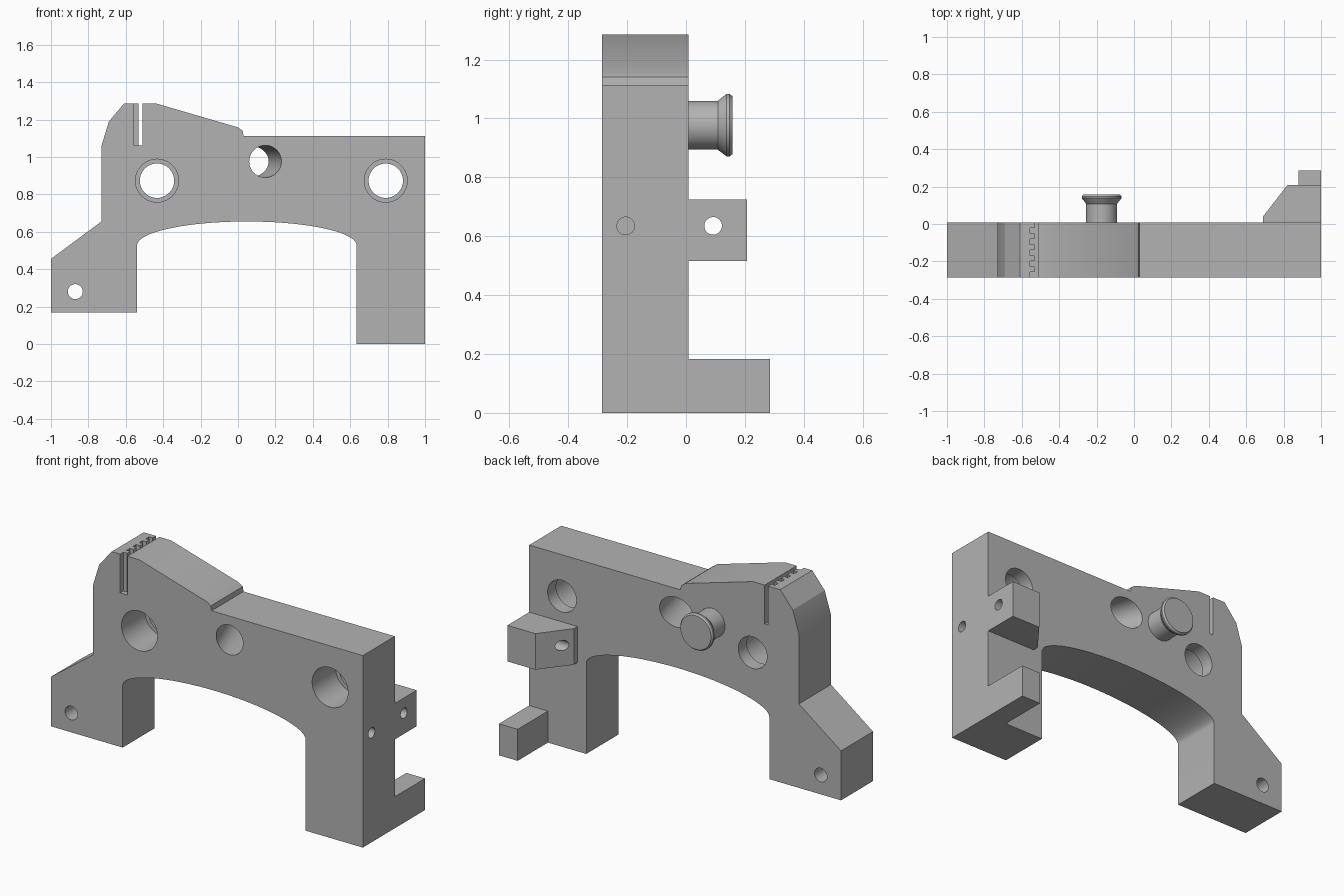
import bpy
import bmesh
from math import sin, cos, pi, radians

cube = bpy.data.objects.get("Cube")
if cube:
    bpy.data.objects.remove(cube, do_unlink=True)

FRONT, BACK = -0.285, 0.008

grey = bpy.data.materials.new("plain grey")
grey.use_nodes = True
grey.diffuse_color = (0.45, 0.45, 0.45, 1)
grey.node_tree.nodes["Principled BSDF"].inputs["Base Color"].default_value = (0.45, 0.45, 0.45, 1)


def loft(name, rings):
    """Closed solid through a row of rings with equal point counts."""
    bm = bmesh.new()
    rows = [[bm.verts.new(p) for p in ring] for ring in rings]
    n = len(rows[0])
    for a, b in zip(rows, rows[1:]):
        for i in range(n):
            j = (i + 1) % n
            bm.faces.new((a[i], a[j], b[j], b[i]))
    bm.faces.new(rows[0])
    bm.faces.new(rows[-1])
    bmesh.ops.recalc_face_normals(bm, faces=bm.faces)
    mesh = bpy.data.meshes.new(name)
    bm.to_mesh(mesh)
    bm.free()
    mesh.materials.append(grey)
    obj = bpy.data.objects.new(name, mesh)
    bpy.context.collection.objects.link(obj)
    return obj


def box(name, x0, x1, y0, y1, z0, z1):
    return loft(name, [[(x0, y0, z), (x1, y0, z), (x1, y1, z), (x0, y1, z)] for z in (z0, z1)])


def ring_y(x, y, z, rx, rz=None, n=48):
    rz = rz or rx
    return [(x + rx * cos(2 * pi * i / n), y, z + rz * sin(2 * pi * i / n)) for i in range(n)]


def ring_x(x, y, z, r, n=32):
    return [(x, y + r * cos(2 * pi * i / n), z + r * sin(2 * pi * i / n)) for i in range(n)]


def combine(target, tool, operation):
    """Apply a boolean and drop the helper."""
    tool.hide_render = True
    mod = target.modifiers.new("cut", 'BOOLEAN')
    mod.operation, mod.solver, mod.object = operation, 'EXACT', tool
    bpy.context.view_layer.update()
    result = bpy.data.meshes.new_from_object(target.evaluated_get(bpy.context.evaluated_depsgraph_get()))
    target.modifiers.clear()
    target.data = result
    bpy.data.objects.remove(tool, do_unlink=True)


def smooth(obj):
    bpy.ops.object.select_all(action='DESELECT')
    obj.select_set(True)
    bpy.context.view_layer.objects.active = obj
    bpy.ops.object.shade_smooth_by_angle(angle=radians(22))


# Arched bracket plate
arch = [(0.047 - 0.587 * cos(pi * i / 40), 0.527 + 0.128 * sin(pi * i / 40)) for i in range(41)]
outline = [(-1, 0.168), (-0.54, 0.168)] + arch + [
    (0.634, 0), (1, 0), (1, 1.113), (0.03, 1.113), (0.025, 1.14), (0, 1.158),
    (-0.435, 1.285), (-0.61, 1.285), (-0.69, 1.19), (-0.73, 1.06), (-0.73, 0.655), (-1, 0.455)]
bracket = loft("bracket", [[(x, y, z) for x, z in outline] for y in (FRONT, BACK)])

# Rear lugs on the long leg
upper = [(0.69, -0.05), (0.69, 0.04), (0.82, 0.208), (1, 0.208), (1, -0.05)]
combine(bracket, loft("upper_lug", [[(x, y, z) for x, y in upper] for z in (0.515, 0.724)]), 'UNION')
combine(bracket, box("lower_lug", 0.88, 1, -0.05, 0.285, 0, 0.183), 'UNION')

# Mounting holes, counterbored from the front
for x in (-0.433, 0.79):
    radii = [(-0.4, 0.115), (-0.07, 0.115), (-0.07, 0.092), (0.1, 0.092)]
    combine(bracket, loft("mount_cutter", [ring_y(x, y, 0.873, r) for y, r in radii]), 'DIFFERENCE')

# Slanted hole, circular at the front and oval at the back
slant = [ring_y(0.146, -0.3, 0.976, 0.086), ring_y(0.146, FRONT, 0.976, 0.086),
         ring_y(0.057, BACK, 0.976, 0.107, 0.086), ring_y(0.054, 0.02, 0.976, 0.107, 0.086)]
combine(bracket, loft("slant_cutter", slant), 'DIFFERENCE')

# Foot hole, blind side hole and lug hole
combine(bracket, loft("foot_cutter", [ring_y(-0.87, y, 0.28, 0.04) for y in (-0.4, 0.1)]), 'DIFFERENCE')
for y, depth in ((-0.205, 0.8), (0.092, 0.6)):
    combine(bracket, loft("side_cutter", [ring_x(x, y, 0.635, 0.03) for x in (depth, 1.1)]), 'DIFFERENCE')

# Top slot with a row of tooth pockets
combine(bracket, box("slot_cutter", -0.532, -0.51, -0.4, 0.1, 1.06, 1.4), 'DIFFERENCE')
pitch = (BACK - FRONT) / 5
for i in range(5):
    y = FRONT + i * pitch
    start = y - 0.05 if i == 0 else y
    combine(bracket, box("tooth_cutter", -0.556, -0.525, start, y + pitch / 2, 1.06, 1.4), 'DIFFERENCE')
smooth(bracket)

# Flanged knob on the back
profile = [(-0.02, 0.083), (0.108, 0.083), (0.138, 0.106), (0.148, 0.106), (0.158, 0.098)]
knob = loft("knob", [ring_y(-0.173, y, 0.977, r) for y, r in profile])
smooth(knob)
